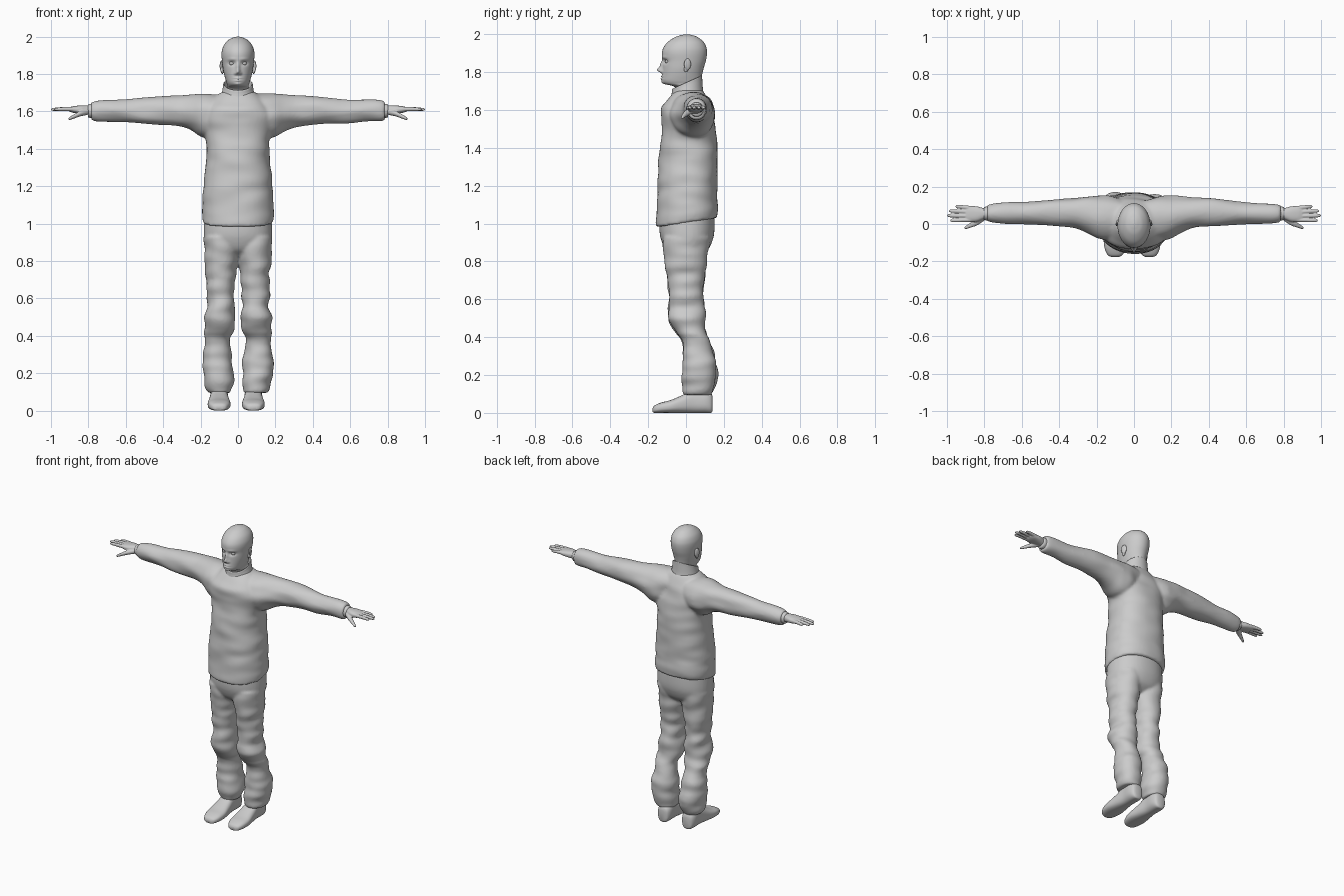
import bpy, bmesh, math
from mathutils import Vector, Matrix, noise

grey = bpy.data.materials.new("plain_grey")
grey.diffuse_color = (0.6, 0.6, 0.6, 1)


def spline(rows, steps):
    """Smoothly interpolate rows of numbers (Catmull-Rom)."""
    out = []
    for i in range(len(rows) - 1):
        p = [rows[max(i - 1, 0)], rows[i], rows[i + 1], rows[min(i + 2, len(rows) - 1)]]
        for k in range(steps):
            t = k / steps
            out.append([b + 0.5 * t * (c - a + t * (2*a - 5*b + 4*c - d + t * (3*(b - c) + d - a)))
                        for a, b, c, d in zip(*p)])
    return out + [list(rows[-1])]


def loft(bm, rows, axis, side=1, power=2.0, segs=32, steps=5, folds=0, tilt=None, shift=0):
    """Rows are (position on axis, low and high of each cross direction)."""
    rings = []
    for t, a0, a1, b0, b1 in spline(rows, steps):
        ring = []
        for k in range(segs):
            g = 2 * math.pi * k / segs
            c, s = math.cos(g), math.sin(g)
            a = (a0 + a1) / 2 + (a1 - a0) / 2 * math.copysign(abs(c) ** (2 / power), c)
            b = (b0 + b1) / 2 + (b1 - b0) / 2 * math.copysign(abs(s) ** (2 / power), s)
            v = Vector({"x": (t, a, b), "y": (a, t, b), "z": (a, b, t)}[axis])
            if folds:   # cloth wrinkles
                n = noise.noise(Vector((v.x * 6 * side + 3 * side, v.y * 6, v.z * 17)))
                w = folds * n
                v += Vector((0 if axis == "x" else w * c, w * (c if axis == "x" else s),
                             w * s if axis == "x" else 0))
            if tilt:
                v.z += tilt(t, v.y)
            v.x = v.x * side + shift
            ring.append(bm.verts.new(v))
        rings.append(ring)
    for r, q in zip(rings, rings[1:]):
        for k in range(segs):
            n = (k + 1) % segs
            bm.faces.new((r[k], r[n], q[n], q[k]))
    bm.faces.new(rings[0][::-1])
    bm.faces.new(rings[-1])


def ball(bm, centre, scale, rot=0):
    m = Matrix.Translation(centre) @ Matrix.Rotation(rot, 4, "Z") @ Matrix.Diagonal((*scale, 1))
    bmesh.ops.create_uvsphere(bm, u_segments=20, v_segments=12, radius=1, matrix=m)


def finish(bm, name, voxel=0, smooth=0):
    bmesh.ops.recalc_face_normals(bm, faces=bm.faces)
    me = bpy.data.meshes.new(name)
    for f in bm.faces:
        f.smooth = True
    bm.to_mesh(me)
    bm.free()
    me.materials.append(grey)
    ob = bpy.data.objects.new(name, me)
    bpy.context.collection.objects.link(ob)
    if voxel:   # fuse overlapping volumes
        r = ob.modifiers.new("fuse", "REMESH")
        r.mode, r.voxel_size, r.use_smooth_shade = "VOXEL", voxel, True
    if smooth:
        s = ob.modifiers.new("soften", "SMOOTH")
        s.factor, s.iterations = 0.5, smooth
    return ob


# Jacket: torso fused with both sleeves
bm = bmesh.new()
loft(bm, [(1.005, -.188, .188, -.158, .165), (1.05, -.192, .192, -.157, .17),
          (1.12, -.188, .188, -.152, .165), (1.2, -.186, .186, -.15, .166),
          (1.3, -.174, .174, -.146, .166), (1.4, -.167, .167, -.14, .166),
          (1.48, -.178, .178, -.128, .158), (1.55, -.195, .195, -.132, .148),
          (1.61, -.18, .18, -.132, .13), (1.65, -.15, .15, -.105, .115),
          (1.69, -.11, .11, -.07, .095), (1.705, -.085, .085, -.055, .085)],
     "z", power=2.3, segs=64, folds=.008,
     tilt=lambda t, y: .16 * y * max(0, 1 - (t - 1) / .15))
for s in (1, -1):
    loft(bm, [(.04, -.07, .12, 1.5, 1.695), (.13, -.085, .15, 1.46, 1.696),
              (.19, -.075, .153, 1.462, 1.696), (.25, -.045, .15, 1.497, 1.692),
              (.32, -.02, .142, 1.518, 1.685), (.42, -.01, .135, 1.53, 1.677),
              (.55, -.005, .122, 1.535, 1.668), (.68, .003, .112, 1.542, 1.66),
              (.755, .006, .106, 1.546, 1.656), (.785, .012, .1, 1.553, 1.65)],
         "x", side=s, segs=40, folds=.01)
finish(bm, "jacket", .009, 5)

# Stand-up collar, higher at the back, and inner cuffs
bm = bmesh.new()
loft(bm, [(1.66, -.098, .098, -.085, .1), (1.69, -.088, .088, -.078, .09),
          (1.725, -.081, .081, -.075, .086), (1.742, -.079, .079, -.074, .085),
          (1.744, -.074, .074, -.069, .08), (1.73, -.071, .071, -.066, .077),
          (1.70, -.068, .068, -.06, .075)],
     "z", segs=48, tilt=lambda t, y: .45 * y * min(1, max(0, (t - 1.66) / .07)))
finish(bm, "collar")
for s, side_name in ((1, "left"), (-1, "right")):
    bm = bmesh.new()
    loft(bm, [(.76, .018, .094, 1.563, 1.643), (.795, .02, .092, 1.566, 1.64),
              (.803, .024, .088, 1.571, 1.636)], "x", side=s)
    finish(bm, side_name + "_cuff")

# Trousers: seat fused with two legs
bm = bmesh.new()
loft(bm, [(.825, -.1, .1, -.06, .07), (.86, -.165, .165, -.105, .115),
          (.91, -.181, .181, -.13, .14), (.96, -.183, .183, -.14, .15),
          (1.04, -.178, .178, -.14, .15)], "z", power=2.2, segs=64)
for s in (1, -1):
    loft(bm, [(.095, .035, .15, -.008, .135), (.12, .03, .168, -.015, .15),
              (.17, .025, .182, -.022, .16), (.21, .022, .188, -.025, .164),
              (.27, .03, .188, -.02, .158), (.33, .036, .178, -.02, .145),
              (.385, .038, .172, -.026, .125), (.42, .024, .182, -.052, .11),
              (.46, .018, .18, -.078, .1), (.52, .018, .173, -.092, .1),
              (.57, .022, .168, -.094, .1), (.62, .022, .166, -.09, .092),
              (.7, .014, .17, -.1, .095), (.78, .005, .176, -.113, .102),
              (.85, -.005, .18, -.12, .118), (.93, -.005, .178, -.125, .13)],
         "z", side=s, power=2.15, segs=44, folds=.014)
finish(bm, "trousers", .009, 3)

# Shoes
shoe = [(-.176, -.02, .02, .004, .026), (-.165, -.04, .04, 0, .04),
        (-.13, -.056, .056, 0, .055), (-.08, -.061, .061, 0, .068),
        (-.02, -.054, .054, 0, .094), (.04, -.047, .047, 0, .125),
        (.1, -.048, .048, 0, .125), (.132, -.038, .038, 0, .105),
        (.141, -.022, .022, .012, .085)]
for s, x in ((1, .082), (-1, -.101)):
    bm = bmesh.new()
    loft(bm, shoe, "y", side=s, power=2.6, segs=36, shift=x)
    for v in bm.verts:
        v.co.z = max(v.co.z, 0)
    finish(bm, ("left" if s > 0 else "right") + "_shoe")

# Hands: palm, four fingers and thumb
fingers = [(.086, .094, .955), (.064, .070, .988), (.042, .045, 1.0), (.021, .019, .982)]
for s, side_name in ((1, "left"), (-1, "right")):
    bm = bmesh.new()
    loft(bm, [(.765, .03, .082, 1.578, 1.632), (.80, .026, .084, 1.582, 1.632),
              (.84, .012, .094, 1.587, 1.632), (.88, .011, .096, 1.592, 1.628),
              (.9, .018, .09, 1.599, 1.623)], "x", side=s, power=2.4)
    for y0, y1, tip in fingers:
        ym = (y0 + y1) / 2
        loft(bm, [(.87, y0 - .011, y0 + .011, 1.6, 1.624),
                  ((.87 + tip) / 2, ym - .0105, ym + .0105, 1.602, 1.624),
                  (tip - .012, y1 - .009, y1 + .009, 1.603, 1.619),
                  (tip, y1 - .004, y1 + .004, 1.606, 1.614)], "x", side=s, segs=16)
    loft(bm, [(.8, .018, .055, 1.582, 1.615), (.84, -.008, .03, 1.574, 1.604),
              (.875, -.02, .006, 1.562, 1.586), (.9, -.028, -.01, 1.554, 1.57),
              (.907, -.024, -.015, 1.555, 1.563)], "x", side=s, segs=16)
    finish(bm, side_name + "_hand", .004, 2)

# Head and neck, with the face shaped by soft bumps
bm = bmesh.new()
loft(bm, [(1.62, -.06, .06, -.035, .07), (1.70, -.06, .06, -.05, .076),
          (1.725, -.058, .058, -.065, .078), (1.738, -.056, .056, -.112, .08),
          (1.755, -.062, .062, -.127, .082), (1.785, -.071, .071, -.126, .085),
          (1.82, -.079, .079, -.124, .093), (1.86, -.084, .084, -.123, .105),
          (1.90, -.088, .088, -.127, .111), (1.93, -.085, .085, -.119, .108),
          (1.96, -.072, .072, -.096, .093), (1.985, -.047, .047, -.058, .062),
          (1.996, -.022, .022, -.025, .032), (2.0, -.004, .004, -.002, .008)],
     "z", segs=120, steps=8)
# x, z, width, height, push towards the front
bumps = [(0, 1.812, .011, .013, .026), (0, 1.838, .010, .022, .014),
         (.013, 1.803, .008, .008, .009), (-.013, 1.803, .008, .008, .009),
         (.033, 1.857, .018, .011, -.013), (-.033, 1.857, .018, .011, -.013),
         (.032, 1.879, .024, .008, .004), (-.032, 1.879, .024, .008, .004),
         (0, 1.778, .02, .0045, .007), (0, 1.765, .017, .0045, .007),
         (0, 1.7715, .024, .0025, -.003), (0, 1.745, .018, .01, .006)]
for v in bm.verts:
    if v.co.y < -.03 and v.co.z > 1.73:
        v.co.y -= sum(h * math.exp(-((v.co.x - x) / w) ** 2 - ((v.co.z - z) / t) ** 2)
                      for x, z, w, t, h in bumps)
finish(bm, "head")

# Eyes and ears
for s, side_name in ((1, "left"), (-1, "right")):
    bm = bmesh.new()
    ball(bm, (s * .033, -.096, 1.857), (.014, .014, .012))
    finish(bm, side_name + "_eye")
    bm = bmesh.new()
    ball(bm, (s * .088, .008, 1.842), (.008, .02, .031), s * .35)
    ball(bm, (s * .084, 0, 1.815), (.007, .012, .016), s * .2)
    finish(bm, side_name + "_ear", .003, 2)
